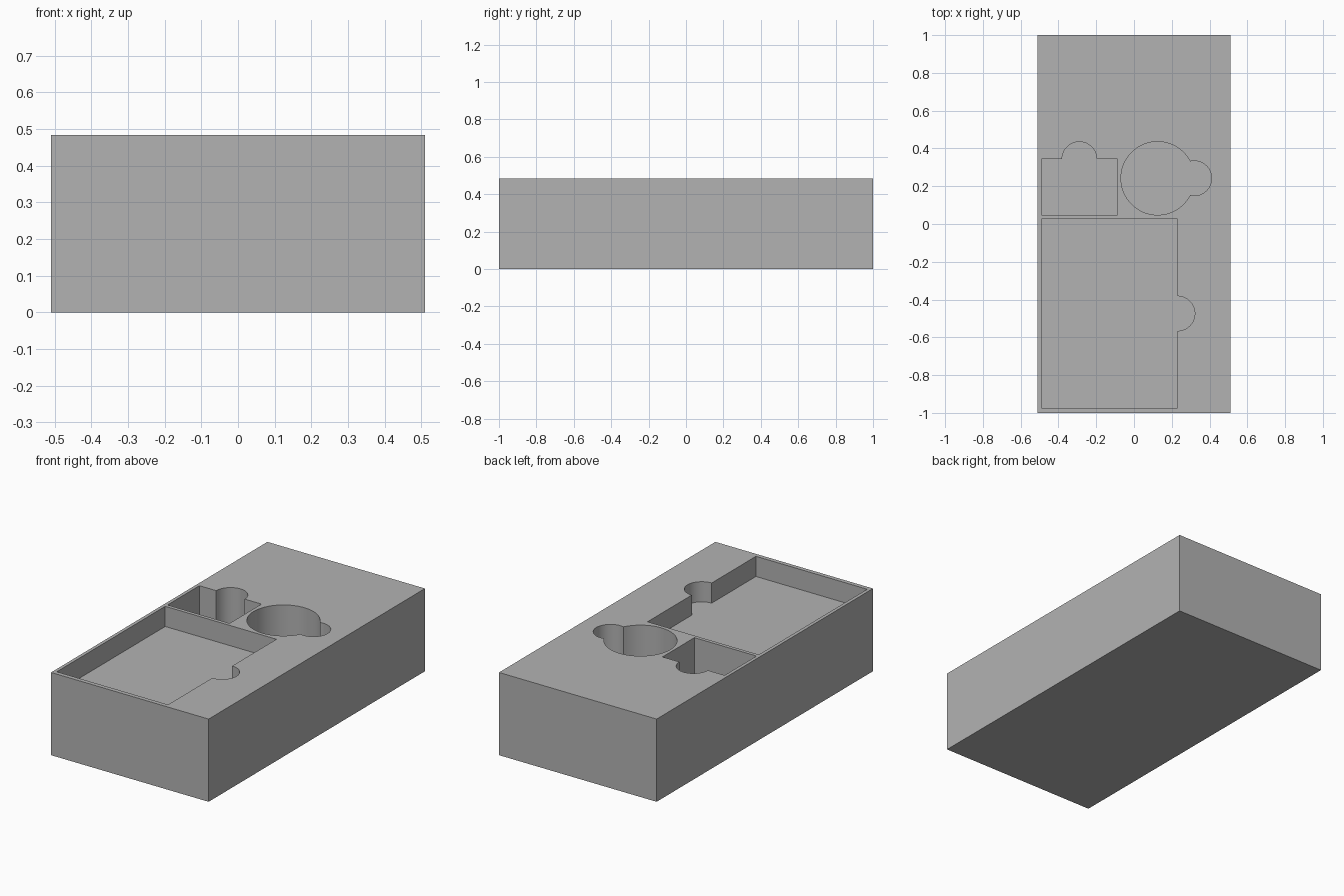
import bpy, bmesh
from math import pi, sin, cos, asin, atan2

# Remove the default cube
if "Cube" in bpy.data.objects:
    bpy.data.objects.remove(bpy.data.objects["Cube"], do_unlink=True)

WIDTH, LENGTH, HEIGHT = 1.02, 2.0, 0.484
FLOOR = 0.02      # thickness left under the deep pockets
NOTCH = 0.092     # radius of the finger notches

grey = bpy.data.materials.new("plain grey")
grey.use_nodes = True
colour = (0.45, 0.45, 0.45, 1)
grey.diffuse_color = colour
grey.node_tree.nodes["Principled BSDF"].inputs["Base Color"].default_value = colour


def arc(cx, cy, r, start, end, steps):
    """Points along an arc, both ends included."""
    angles = [start + (end - start) * i / steps for i in range(steps + 1)]
    return [(cx + r * cos(a), cy + r * sin(a)) for a in angles]


def prism(name, outline, bottom, top):
    """Extrude a counter-clockwise outline into a closed solid."""
    bm = bmesh.new()
    base = bm.faces.new([bm.verts.new((x, y, bottom)) for x, y in outline])
    side = bmesh.ops.extrude_face_region(bm, geom=[base], use_keep_orig=True)
    moved = [v for v in side["geom"] if isinstance(v, bmesh.types.BMVert)]
    bmesh.ops.translate(bm, verts=moved, vec=(0, 0, top - bottom))
    bmesh.ops.recalc_face_normals(bm, faces=bm.faces)
    mesh = bpy.data.meshes.new(name)
    bm.to_mesh(mesh)
    bm.free()
    mesh.materials.append(grey)
    obj = bpy.data.objects.new(name, mesh)
    bpy.context.collection.objects.link(obj)
    return obj


# Solid block
w, l = WIDTH / 2, LENGTH / 2
tray = prism("tray", [(-w, -l), (w, -l), (w, l), (-w, l)], 0, HEIGHT)

# Large shallow pocket, notch in its right wall
x0, x1, y0, y1 = -0.49, 0.23, -0.975, 0.027
card_outline = [(x0, y0), (x1, y0)]
card_outline += arc(x1, (y0 + y1) / 2, NOTCH, -pi / 2, pi / 2, 32)
card_outline += [(x1, y1), (x0, y1)]

# Small deep pocket, notch in its back wall
x0, x1, y0, y1 = -0.49, -0.088, 0.048, 0.343
box_outline = [(x0, y0), (x1, y0), (x1, y1)]
box_outline += arc((x0 + x1) / 2, y1, NOTCH, 0, pi, 32)
box_outline += [(x0, y1)]

# Round deep pocket, notch centred on its right edge
cx, cy, r = 0.125, 0.242, 0.194
half = 2 * asin(NOTCH / (2 * r))
turn = atan2(r * sin(half), r * cos(half) - r)
round_outline = arc(cx, cy, r, half, 2 * pi - half, 64)
round_outline += arc(cx + r, cy, NOTCH, -turn, turn, 36)[1:-1]

# Cut each pocket out of the block
pockets = (("large_pocket", card_outline, HEIGHT - 0.118),
           ("small_pocket", box_outline, FLOOR),
           ("round_pocket", round_outline, FLOOR))
for name, outline, depth in pockets:
    cutter = prism(name + "_cutter", outline, depth, HEIGHT + 0.1)
    cutter.hide_render = True
    bpy.context.view_layer.objects.active = tray
    cut = tray.modifiers.new(name, "BOOLEAN")
    cut.operation = "DIFFERENCE"
    cut.solver = "EXACT"
    cut.object = cutter
    bpy.ops.object.modifier_apply(modifier=cut.name)
    bpy.data.objects.remove(cutter, do_unlink=True)

# Smooth the curved walls, keep the corners sharp
bpy.ops.object.select_all(action="DESELECT")
tray.select_set(True)
bpy.context.view_layer.objects.active = tray
bpy.ops.object.shade_smooth_by_angle(angle=pi / 6)
